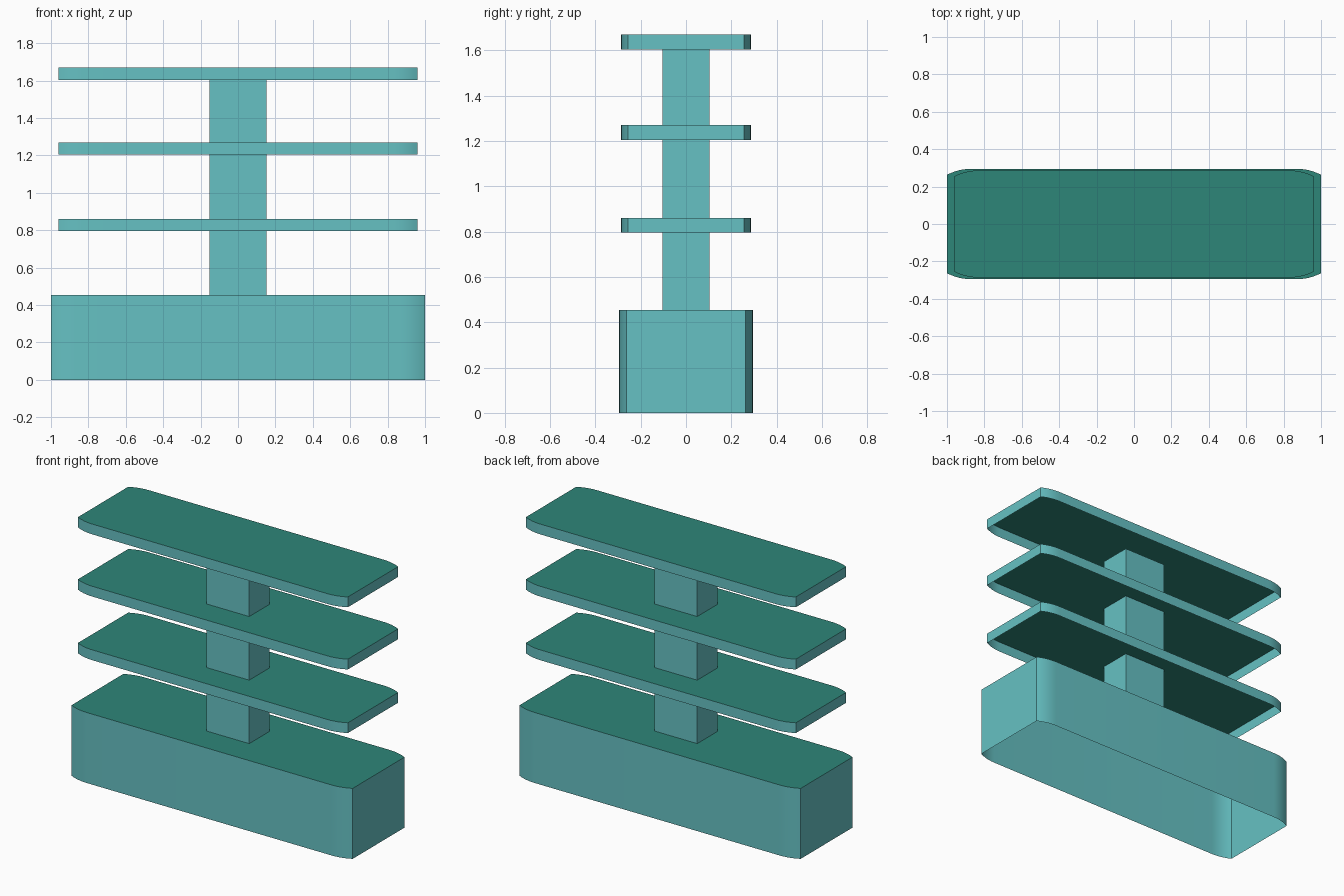
import bpy, bmesh, math

if "Cube" in bpy.data.objects:
    bpy.data.objects.remove(bpy.data.objects["Cube"])


def material(name, rgb):
    m = bpy.data.materials.new(name)
    m.diffuse_color = (*rgb, 1.0)
    m.use_nodes = True
    m.node_tree.nodes["Principled BSDF"].inputs["Base Color"].default_value = m.diffuse_color
    return m


TEAL = material("light teal", (0.133, 0.535, 0.548))
GREEN = material("deep green", (0.027, 0.238, 0.191))


def rounded_outline(hx, hy, dx, dy, steps=6):
    """Rectangle whose long sides curve in towards crisp short ends."""
    r = (dx * dx + dy * dy) / (2 * dy)
    end = math.asin(dx / r)
    arc = [(hx - dx + r * math.sin(end * i / steps),
            hy - r * (1 - math.cos(end * i / steps))) for i in range(steps + 1)]
    right = [(x, -y) for x, y in arc] + arc[::-1]
    return right + [(-x, -y) for x, y in right]


def tray(name, outline, z0, z1, cap_material):
    """Walls plus a top, left open underneath."""
    bm = bmesh.new()
    low = [bm.verts.new((x, y, z0)) for x, y in outline]
    high = [bm.verts.new((x, y, z1)) for x, y in outline]
    n = len(outline)
    for i in range(n):
        j = (i + 1) % n
        bm.faces.new((low[i], low[j], high[j], high[i]))
    bm.faces.new(high).material_index = cap_material
    bm.normal_update()
    mesh = bpy.data.meshes.new(name)
    bm.to_mesh(mesh)
    bm.free()
    mesh.materials.append(TEAL)
    mesh.materials.append(GREEN)
    ob = bpy.data.objects.new(name, mesh)
    bpy.context.collection.objects.link(ob)
    bpy.ops.object.select_all(action='DESELECT')
    ob.select_set(True)
    bpy.context.view_layer.objects.active = ob
    bpy.ops.object.shade_smooth_by_angle(angle=math.radians(30))
    return ob


# base block
tray("base", rounded_outline(1.0, 0.295, 0.13, 0.032), 0.0, 0.453, 1)

# central column, running through the lower shelves
tray("column", [(-0.152, -0.103), (0.152, -0.103), (0.152, 0.103), (-0.152, 0.103)],
     0.453, 1.604, 0)

# three shelves
shelf = rounded_outline(0.96, 0.286, 0.125, 0.031)
for label, z in (("lower", 0.795), ("middle", 1.204), ("top", 1.604)):
    tray(label + "_shelf", shelf, z, z + 0.066, 1)
